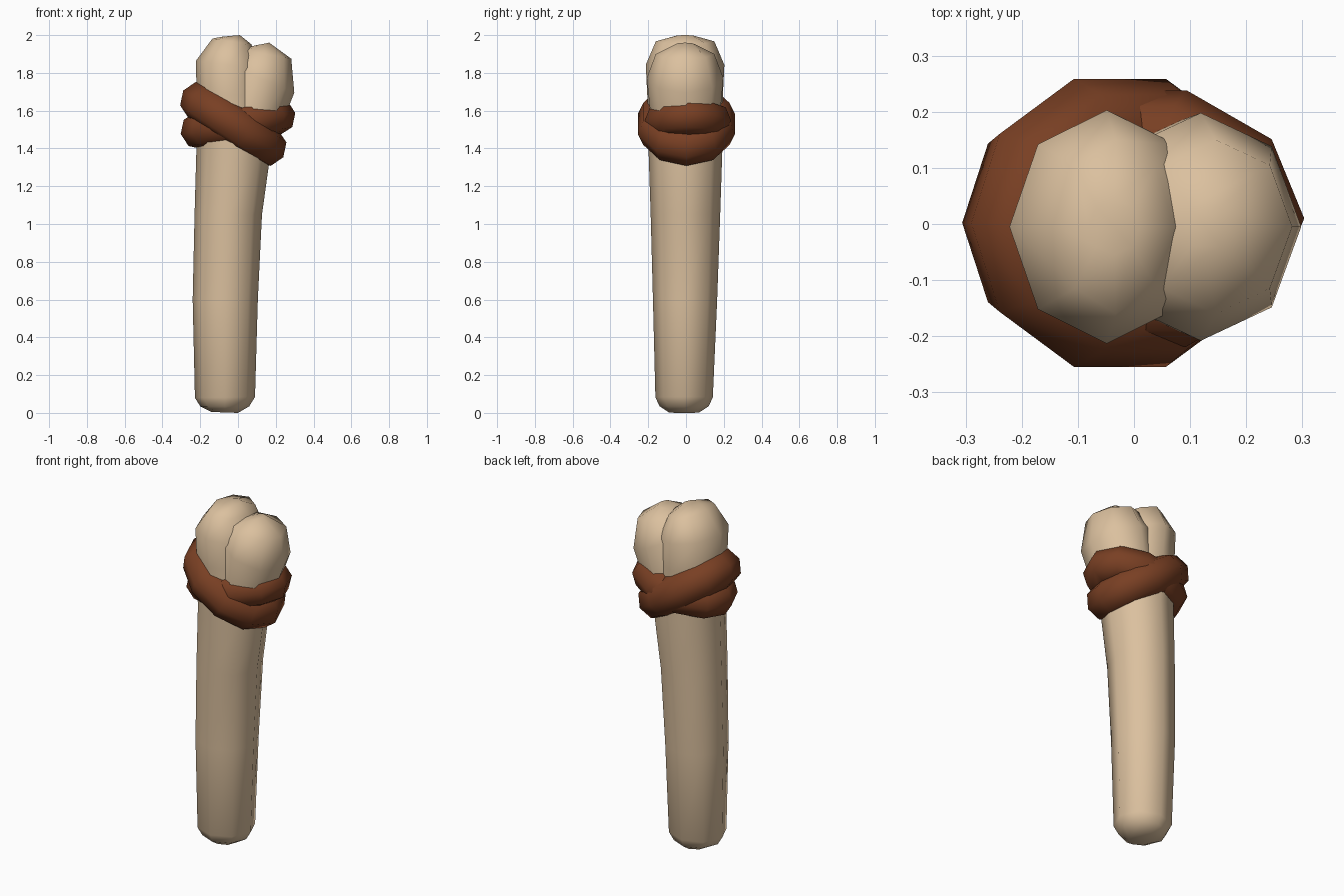
import bpy, bmesh, math
from mathutils import Vector

if "Cube" in bpy.data.objects:
    bpy.data.objects.remove(bpy.data.objects["Cube"])


def material(name, rgb):
    m = bpy.data.materials.new(name)
    m.diffuse_color = (*rgb, 1)
    m.use_nodes = True
    m.node_tree.nodes["Principled BSDF"].inputs["Base Color"].default_value = m.diffuse_color
    return m


bone = material("bone", (0.71, 0.53, 0.345))
leather = material("brown leather", (0.19, 0.05, 0.017))


def finish(name, bm, mat):
    bmesh.ops.recalc_face_normals(bm, faces=bm.faces)
    for f in bm.faces:
        f.smooth = True
    me = bpy.data.meshes.new(name)
    bm.to_mesh(me)
    bm.free()
    me.materials.append(mat)
    ob = bpy.data.objects.new(name, me)
    bpy.context.collection.objects.link(ob)


def bridge(bm, a, b):
    n = len(a)
    for i in range(n):
        bm.faces.new((a[i], a[(i + 1) % n], b[(i + 1) % n], b[i]))


def loft(name, rings, mat, sides=8):
    """Each ring: left x, left z, right x, right z, half depth, centre y."""
    bm = bmesh.new()
    loops = []
    for xl, zl, xr, zr, ry, cy in rings:
        loop = []
        for i in range(sides):
            a = math.tau * i / sides
            t = (1 + math.cos(a)) / 2
            loop.append(bm.verts.new((xl + (xr - xl) * t, cy + ry * math.sin(a),
                                      zl + (zr - zl) * t)))
        loops.append(loop)
    for a, b in zip(loops, loops[1:]):
        bridge(bm, a, b)
    bm.faces.new(loops[0])
    bm.faces.new(loops[-1])
    finish(name, bm, mat)


def band(name, left, right, cy, ry, out, high, mat, sides=10, tube=8):
    """Tilted ring of cord whose centreline runs between two x,z points."""
    p, q = Vector((left[0], 0, left[1])), Vector((right[0], 0, right[1]))
    mid = (p + q) / 2 + Vector((0, cy, 0))
    half = (p - q) / 2
    side = Vector((0, 1, 0))
    normal = half.cross(side).normalized()
    bm = bmesh.new()
    loops = []
    for i in range(sides):
        a = math.tau * i / sides
        c = mid + half * math.cos(a) + side * ry * math.sin(a)
        u = half.normalized() * math.cos(a) + side * math.sin(a)
        loops.append([bm.verts.new(c + u * out * math.cos(math.tau * j / tube)
                                   + normal * high * math.sin(math.tau * j / tube))
                      for j in range(tube)])
    for i in range(sides):
        bridge(bm, loops[i], loops[(i + 1) % sides])
    finish(name, bm, mat)


# shaft running up into the left knuckle
loft("bone_shaft", [
    (-0.14, 0.005, 0.00, 0.00, 0.08, -0.01),
    (-0.20, 0.035, 0.06, 0.035, 0.13, -0.01),
    (-0.228, 0.08, 0.09, 0.085, 0.152, -0.01),
    (-0.24, 0.60, 0.105, 0.60, 0.17, -0.005),
    (-0.23, 1.05, 0.127, 1.05, 0.184, -0.003),
    (-0.22, 1.40, 0.17, 1.36, 0.195, -0.003),
    (-0.22, 1.68, 0.14, 1.68, 0.20, -0.005),
    (-0.222, 1.865, 0.125, 1.82, 0.208, -0.005),
    (-0.135, 1.982, 0.07, 1.952, 0.155, -0.005),
    (-0.08, 1.992, 0.01, 2.0, 0.05, -0.005),
], bone)

# right knuckle branching from the shaft
loft("bone_right_knuckle", [
    (-0.15, 1.25, 0.12, 1.20, 0.14, 0),
    (-0.10, 1.52, 0.20, 1.45, 0.175, -0.003),
    (-0.06, 1.85, 0.298, 1.695, 0.203, -0.005),
    (0.01, 1.925, 0.282, 1.875, 0.155, -0.005),
    (0.09, 1.945, 0.165, 1.96, 0.05, -0.005),
], bone)

# two crossed leather wraps
band("outer_wrap", (-0.205, 1.65), (0.155, 1.41), 0.002, 0.168, 0.102, 0.105, leather)
band("inner_wrap", (-0.205, 1.495), (0.205, 1.57), 0.01, 0.14, 0.10, 0.1, leather)
